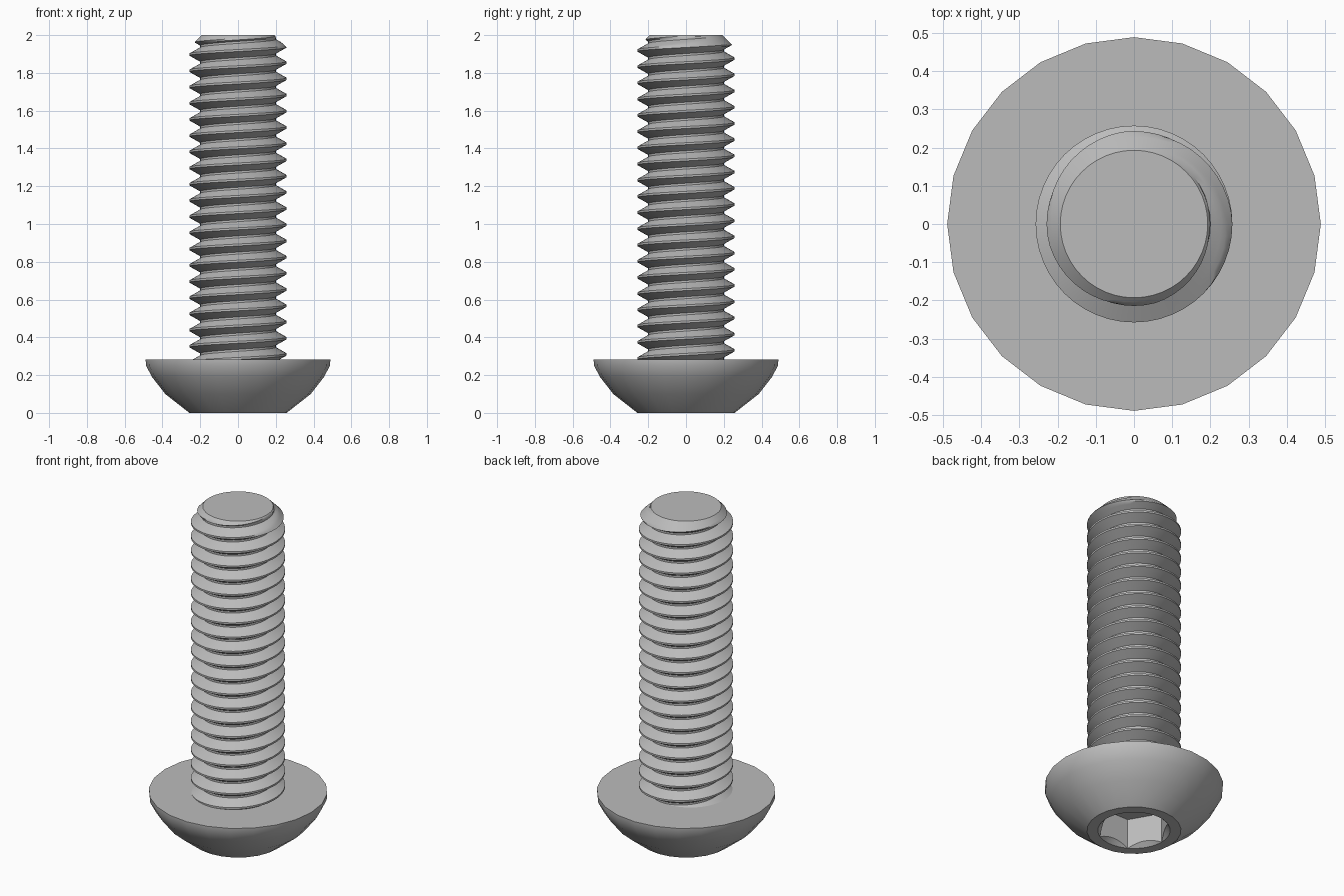
import bpy, bmesh, math

if "Cube" in bpy.data.objects:
    bpy.data.objects.remove(bpy.data.objects["Cube"], do_unlink=True)

HEAD_TOP, LENGTH = 0.283, 2.0
PITCH, CREST_R, ROOT_R, TIP_R = 0.0858, 0.2575, 0.2, 0.193

steel = bpy.data.materials.new("grey steel")
steel.use_nodes = True
GREY = (0.5, 0.5, 0.5, 1)
steel.diffuse_color = GREY
steel.node_tree.nodes["Principled BSDF"].inputs["Base Color"].default_value = GREY


def make_object(name, bm):
    bmesh.ops.remove_doubles(bm, verts=bm.verts, dist=1e-5)
    bmesh.ops.recalc_face_normals(bm, faces=bm.faces)
    mesh = bpy.data.meshes.new(name)
    bm.to_mesh(mesh)
    bm.free()
    mesh.materials.append(steel)
    obj = bpy.data.objects.new(name, mesh)
    bpy.context.collection.objects.link(obj)
    return obj


def activate(obj):
    bpy.ops.object.select_all(action='DESELECT')
    obj.select_set(True)
    bpy.context.view_layer.objects.active = obj


def smooth(obj):
    activate(obj)
    bpy.ops.object.shade_smooth_by_angle(angle=math.radians(35))


def lathe(name, profile, sides):
    """Capped solid of revolution from (radius, height) points."""
    bm = bmesh.new()
    rings = [[bm.verts.new((r * math.cos(math.tau * i / sides),
                            r * math.sin(math.tau * i / sides), z))
              for i in range(sides)] for r, z in profile]
    for low, high in zip(rings, rings[1:]):
        for i in range(sides):
            j = (i + 1) % sides
            bm.faces.new((low[i], low[j], high[j], high[i]))
    bm.faces.new(rings[0])
    bm.faces.new(rings[-1])
    return make_object(name, bm)


def cut(target, cutter):
    cutter.hide_render = True
    mod = target.modifiers.new("cut", 'BOOLEAN')
    mod.operation = 'DIFFERENCE'
    mod.solver = 'EXACT'
    mod.object = cutter
    activate(target)
    bpy.ops.object.modifier_apply(modifier=mod.name)
    bpy.data.objects.remove(cutter, do_unlink=True)


# Domed head with a hexagonal socket and a countersunk rim
head = lathe("button_head", [(0.2575, 0), (0.385, 0.1), (0.455, 0.19),
                             (0.487, 0.25), (0.489, HEAD_TOP)], 24)
cut(head, lathe("hex_cutter", [(0.198, -0.1), (0.198, 0.18)], 6))
cut(head, lathe("rim_cutter", [(0.218, -0.02), (0.158, 0.04)], 48))
smooth(head)

# Threaded shank: a V profile swept up a right-handed helix, chamfered at the tip
FLANK_STEPS, COLUMNS, TURNS = 4, 48, 24
turn = []
for i in range(FLANK_STEPS + 1):
    t = i / FLANK_STEPS
    turn.append((1 / 16 + t * 3 / 8, CREST_R + t * (ROOT_R - CREST_R)))
turn += [(1 - f, r) for f, r in reversed(turn)]

bm = bmesh.new()
columns = []
for c in range(COLUMNS + 1):
    a = c / COLUMNS
    column = []
    for k in range(TURNS):
        for f, r in turn:
            z = 1.94 + PITCH * (a + f + k - TURNS + 3)
            z = min(max(z, HEAD_TOP - 0.03), LENGTH)
            r = min(r, TIP_R + LENGTH - z)
            column.append(bm.verts.new((r * math.cos(math.tau * a),
                                        r * math.sin(math.tau * a), z)))
    columns.append(column)
for left, right in zip(columns, columns[1:]):
    for j in range(len(left) - 1):
        bm.faces.new((left[j], right[j], right[j + 1], left[j + 1]))
bm.faces.new([column[-1] for column in columns[:-1]])
smooth(make_object("threaded_shank", bm))
